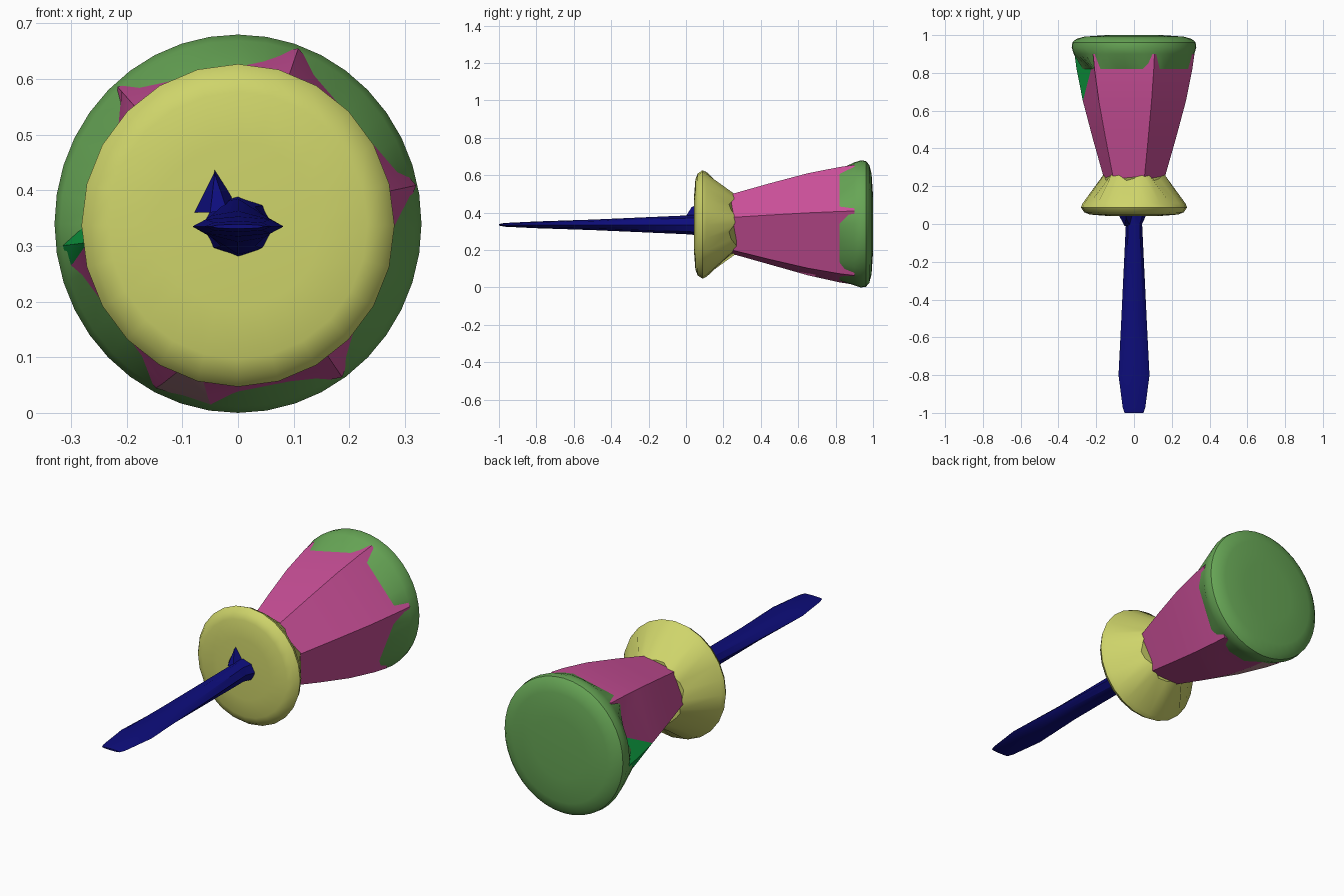
import bpy, bmesh, math
from mathutils import Vector

cube = bpy.data.objects.get("Cube")
if cube:
    bpy.data.objects.remove(cube, do_unlink=True)

AXIS_Z = 0.34


def material(name, rgb):
    m = bpy.data.materials.new(name)
    m.use_nodes = True
    m.diffuse_color = (*rgb, 1)
    m.node_tree.nodes["Principled BSDF"].inputs["Base Color"].default_value = (*rgb, 1)
    return m


navy = material("navy", (0.004, 0.004, 0.2))
yellow = material("yellow", (0.62, 0.66, 0.145))
pink = material("pink", (0.6, 0.08, 0.32))
green = material("leaf green", (0.135, 0.38, 0.092))
emerald = material("emerald", (0.004, 0.32, 0.05))
rose = material("dusty rose", (0.55, 0.28, 0.32))


def loft(name, rings, mats, strip_material=None, angle=30):
    """Skin closed rings of (x, y, z) points, capping both ends."""
    bm = bmesh.new()
    loops = [[bm.verts.new(p) for p in ring] for ring in rings]
    n = len(rings[0])
    for a, b in zip(loops, loops[1:]):
        for i in range(n):
            j = (i + 1) % n
            f = bm.faces.new((a[i], a[j], b[j], b[i]))
            f.material_index = (strip_material or {}).get(i, 0)
    bm.faces.new(loops[0])
    bm.faces.new(loops[-1])
    bmesh.ops.remove_doubles(bm, verts=bm.verts, dist=0.0005)
    bmesh.ops.recalc_face_normals(bm, faces=bm.faces)
    me = bpy.data.meshes.new(name)
    bm.to_mesh(me)
    bm.free()
    for m in mats:
        me.materials.append(m)
    me.shade_smooth()
    me.set_sharp_from_angle(angle=math.radians(angle))
    ob = bpy.data.objects.new(name, me)
    bpy.context.collection.objects.link(ob)
    return ob


def circle(y, rx, rz, n, z=AXIS_Z):
    return [(rx * math.cos(t), y, z + rz * math.sin(t))
            for t in (2 * math.pi * i / n for i in range(n))]


# Blade: flat at the tip, rounder toward the collar
blade = [(-1.0, 0.05, 0.004), (-0.97, 0.06, 0.01), (-0.8, 0.082, 0.018),
         (-0.5, 0.067, 0.028), (0.0, 0.043, 0.05), (0.06, 0.07, 0.055)]
loft("blade", [circle(y, rx, rz, 8, 0.335) for y, rx, rz in blade], [navy], angle=35)

# Small spur where the blade enters the collar
spur_base = [(-0.082, 0.05, 0.36), (-0.01, 0.05, 0.39), (-0.042, 0.05, 0.44)]
spur_tip = [(-0.05, -0.01, 0.36), (-0.02, -0.01, 0.365), (-0.042, 0.03, 0.43)]
loft("blade_spur", [spur_base, spur_tip], [navy], angle=20)

# Collar: rounded disc tapering back to a wavy edge around the grip
N = 24
rings = [circle(y, r * 0.97, r, N, 0.337) for y, r in
         [(0.043, 0.15), (0.05, 0.24), (0.062, 0.272), (0.088, 0.29), (0.11, 0.28)]]
tail = []
for i in range(N):
    t = 2 * math.pi * i / N
    wave = math.cos(6 * (t - math.radians(11)))
    r = 0.157 + 0.004 * wave
    tail.append((r * math.cos(t), 0.25 + 0.022 * wave, 0.337 + r * math.sin(t)))
loft("collar", rings + [tail], [yellow], angle=40)

# Grip: six-sided taper whose left and bottom ridges open into coloured facets
SECTION = [Vector(p) for p in
           [(0.325, 0.07), (0.11, 0.32), (-0.22, 0.25), (-0.225, 0.07), (-0.32, -0.04),
            (-0.31, -0.08), (-0.15, -0.30), (-0.05, -0.33), (0.19, -0.28)]]
LEFT_RIDGE = Vector((-0.32, -0.04))
BOTTOM_RIDGE = Vector((-0.10, -0.32))


def grip_section(y, scale):
    left = min(max((y - 0.65) / 0.2, 0), 1)
    bottom = min(max((y - 0.45) / 0.43, 0), 1)
    pts = []
    for i, p in enumerate(SECTION):
        if i in (3, 4, 5):
            p = LEFT_RIDGE.lerp(p, left)
        elif i in (6, 7):
            p = BOTTOM_RIDGE.lerp(p, bottom)
        pts.append(p * scale)
    return pts


grip = [(0.2, 0.46), (0.45, 0.68), (0.65, 0.845), (0.82, 0.95), (0.9, 0.985)]
loft("grip", [[(p.x, y, AXIS_Z + p.y) for p in grip_section(y, s)] for y, s in grip],
     [pink, emerald, rose], {3: 1, 4: 1, 6: 2}, angle=25)


def reach(poly, t):
    """Distance from the axis to the section outline in direction t."""
    d = Vector((math.cos(t), math.sin(t)))
    best = 0
    for a, b in zip(poly, poly[1:] + poly[:1]):
        e = b - a
        den = d.cross(e)
        if abs(den) > 1e-9:
            dist, u = a.cross(e) / den, a.cross(d) / den
            if -1e-6 <= u <= 1 + 1e-6:
                best = max(best, dist)
    return best


# Pommel: rises from the grip's flats into a rounded disc
N = 40
outline = grip_section(0.82, 0.95)
front = []
for i in range(N):
    t = 2 * math.pi * i / N
    r = min(reach(outline, t), 0.302)
    front.append((r * math.cos(t), 0.82, AXIS_Z + r * math.sin(t)))
rings = [circle(y, r * 0.97, r, N) for y, r in
         [(0.9, 0.329), (0.935, 0.34), (0.962, 0.336), (0.98, 0.315), (0.992, 0.27), (1.0, 0.15)]]
loft("pommel", [front] + rings, [green], angle=40)
